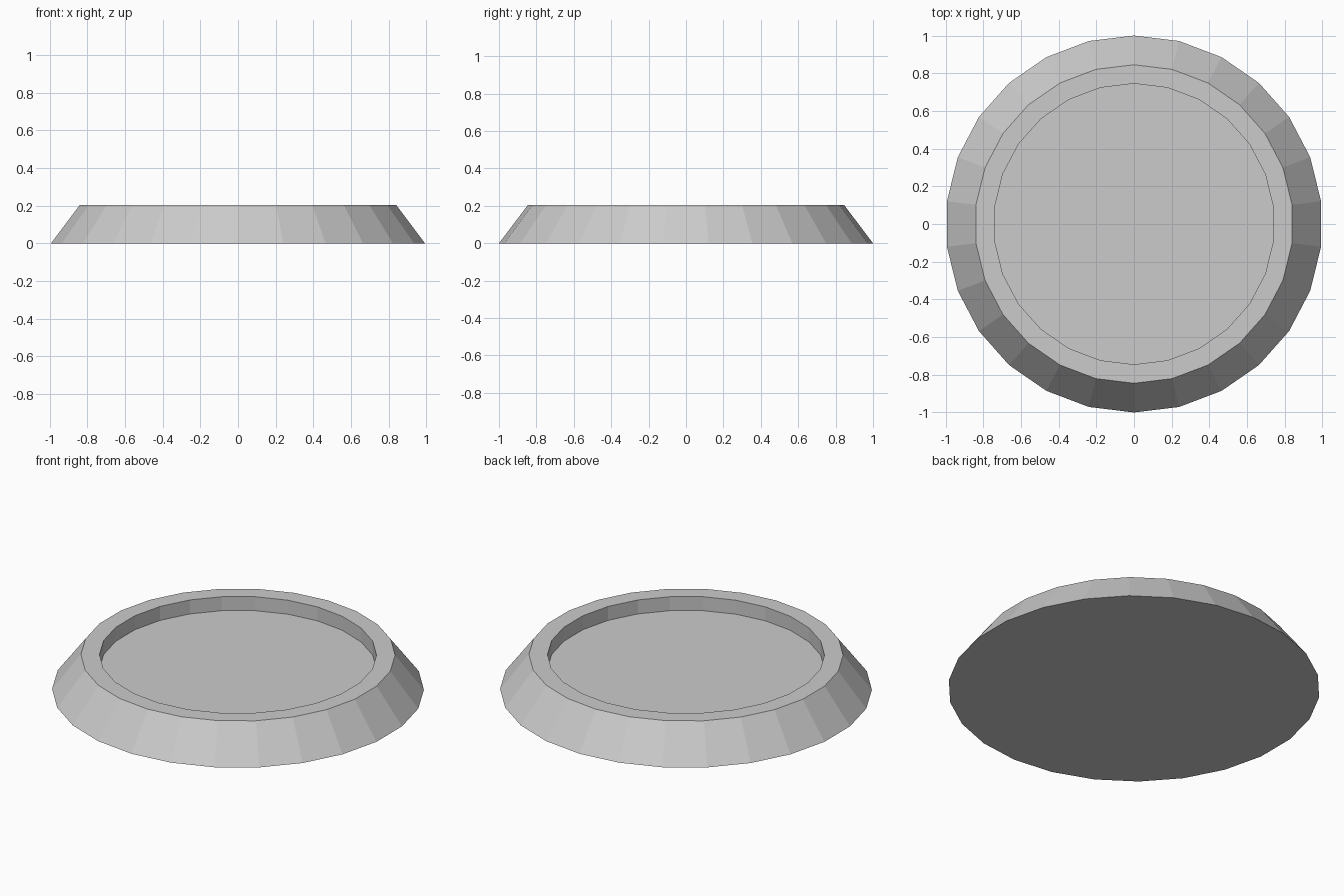
import bpy, bmesh, math

if "Cube" in bpy.data.objects:
    bpy.data.objects.remove(bpy.data.objects["Cube"])

SIDES = 26  # low-poly round, one corner pointing along +y

# Profile (radius, height): outer foot, outer rim, inner rim, recessed floor
PROFILE = [(1.0, 0.0), (0.845, 0.205), (0.745, 0.205), (0.745, 0.122)]


def ring(bm, radius, z):
    verts = []
    for i in range(SIDES):
        a = math.pi / 2 + 2 * math.pi * i / SIDES
        verts.append(bm.verts.new((radius * math.cos(a), radius * math.sin(a), z)))
    return verts


bm = bmesh.new()
rings = [ring(bm, r, z) for r, z in PROFILE]

# Sloped side, flat rim and recess wall
for low, high in zip(rings, rings[1:]):
    for i in range(SIDES):
        j = (i + 1) % SIDES
        bm.faces.new((low[i], low[j], high[j], high[i]))

# Underside and recessed floor
bm.faces.new(rings[0][::-1])
bm.faces.new(rings[-1])
bmesh.ops.recalc_face_normals(bm, faces=bm.faces)

mesh = bpy.data.meshes.new("round_base")
bm.to_mesh(mesh)
bm.free()
bpy.context.collection.objects.link(bpy.data.objects.new("round_base", mesh))
